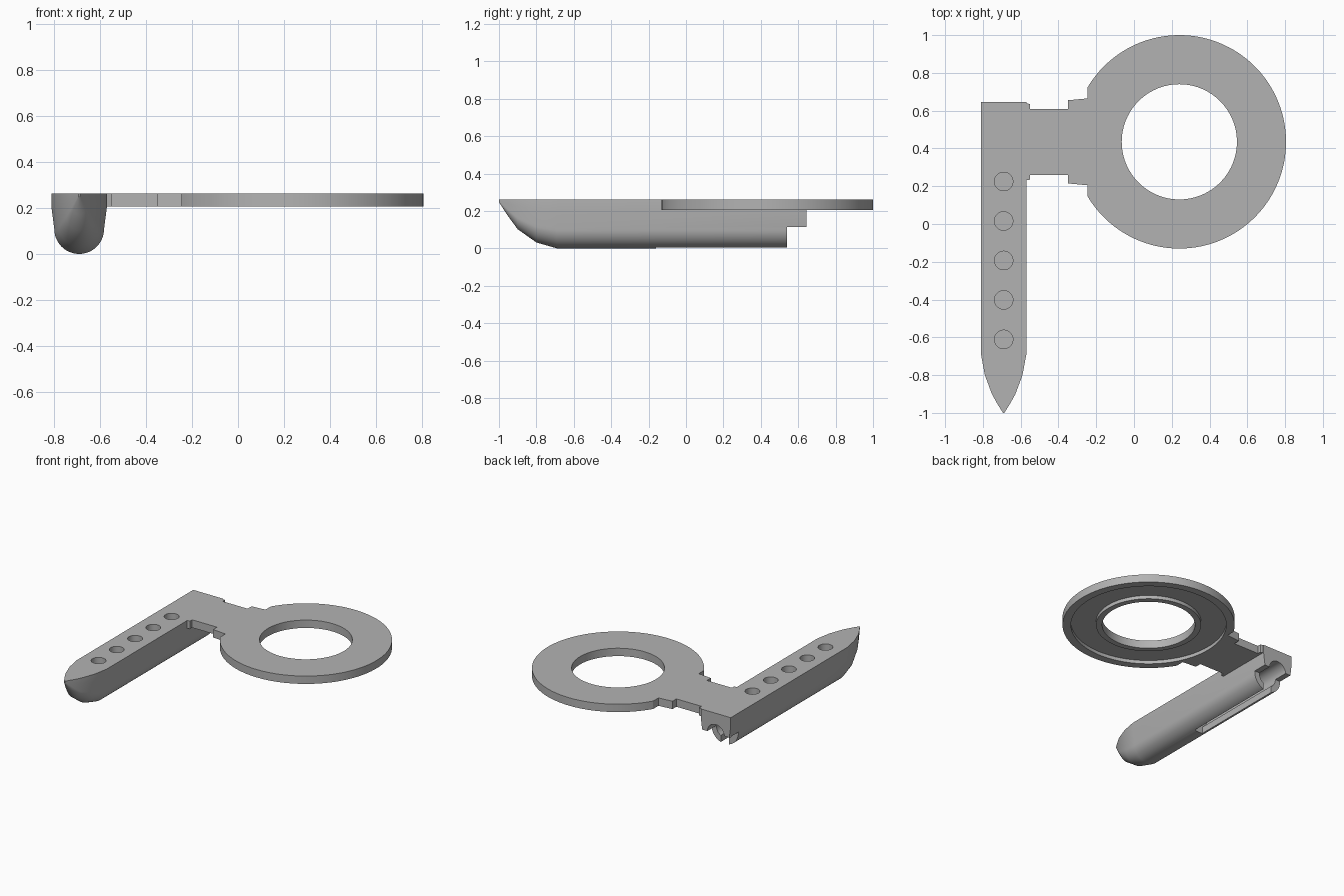
import bpy, bmesh, math
from mathutils import Matrix

cube = bpy.data.objects.get("Cube")
if cube:
    bpy.data.objects.remove(cube, do_unlink=True)

grey = bpy.data.materials.new("plain grey")
grey.use_nodes = True
colour = (0.45, 0.45, 0.45, 1)
grey.diffuse_color = colour
grey.node_tree.nodes["Principled BSDF"].inputs["Base Color"].default_value = colour

TOP = 0.262            # level of the flat upper side
PLATE = 0.205          # underside of the plate
RX, RY = 0.24, 0.435   # ring centre
AX = -0.69             # arm centre line


def finish(name, bm):
    bmesh.ops.recalc_face_normals(bm, faces=bm.faces)
    mesh = bpy.data.meshes.new(name)
    bm.to_mesh(mesh)
    bm.free()
    mesh.materials.append(grey)
    ob = bpy.data.objects.new(name, mesh)
    bpy.context.collection.objects.link(ob)
    return ob


def cylinder(name, x, y, z0, z1, r, seg=96):
    bm = bmesh.new()
    bmesh.ops.create_cone(bm, cap_ends=True, segments=seg, radius1=r, radius2=r,
                          depth=z1 - z0,
                          matrix=Matrix.Translation((x, y, (z0 + z1) / 2)))
    return finish(name, bm)


def box(name, x0, x1, y0, y1, z0, z1):
    bm = bmesh.new()
    bmesh.ops.create_cube(bm, size=1)
    bmesh.ops.scale(bm, vec=(x1 - x0, y1 - y0, z1 - z0), verts=bm.verts)
    bmesh.ops.translate(bm, vec=((x0 + x1) / 2, (y0 + y1) / 2, (z0 + z1) / 2), verts=bm.verts)
    return finish(name, bm)


def activate(ob):
    bpy.ops.object.select_all(action='DESELECT')
    ob.select_set(True)
    bpy.context.view_layer.objects.active = ob


def cut(ob, cutter):
    activate(ob)
    mod = ob.modifiers.new("cut", 'BOOLEAN')
    mod.operation = 'DIFFERENCE'
    mod.solver = 'EXACT'
    mod.object = cutter
    bpy.ops.object.modifier_apply(modifier=mod.name)
    bpy.data.objects.remove(cutter, do_unlink=True)


# Ring plate with flared shoulder and neck, mirrored about the ring's centre line
R = 0.565
start = math.acos((-0.245 - RX) / R)
arc = [(RX + R * math.cos(a), RY + R * math.sin(a))
       for a in (start - 2 * start * i / 110 for i in range(111))]
neck = [(-0.245, 0.23), (-0.35, 0.22), (-0.35, 0.175), (-0.55, 0.175),
        (-0.55, 0.2), (-0.58, 0.205)]
outline = arc + [(x, RY - d) for x, d in neck] + [(x, RY + d) for x, d in reversed(neck)]
bm = bmesh.new()
face = bm.faces.new([bm.verts.new((x, y, PLATE)) for x, y in outline])
side = bmesh.ops.extrude_face_region(bm, geom=[face])
bmesh.ops.translate(bm, vec=(0, 0, TOP - PLATE),
                    verts=[g for g in side["geom"] if isinstance(g, bmesh.types.BMVert)])
ring = finish("ring_plate", bm)

# Centre opening and the shallow annular recess underneath
cut(ring, cylinder("opening_cutter", RX, RY, 0, 0.5, 0.305))
recess = cylinder("recess_cutter", RX, RY, 0.15, PLATE + 0.025, 0.51)
cut(recess, cylinder("inner_lip_cutter", RX, RY, 0.1, 0.4, 0.345))
cut(ring, recess)

# Arm: U-shaped section lofted along y, narrowing to a pointed nose
section = [(0.12, TOP), (0.12, 0.2)]
section += [(0.108 * math.cos(a), 0.108 - 0.108 * math.sin(a))
            for a in (math.pi * i / 24 for i in range(25))]
section += [(-0.12, 0.2), (-0.12, TOP)]
stations = [(-1.0, 0.03, 0.06), (-0.95, 0.29, 0.35), (-0.9, 0.52, 0.61),
            (-0.8, 0.83, 0.88), (-0.69, 1, 1), (0.645, 1, 1)]   # y, width, depth
bm = bmesh.new()
rows = [[bm.verts.new((AX + x * w, y, TOP - (TOP - z) * d)) for x, z in section]
        for y, w, d in stations]
n = len(section)
for a, b in zip(rows, rows[1:]):
    for i in range(n):
        j = (i + 1) % n
        bm.faces.new((a[i], a[j], b[j], b[i]))
bm.faces.new(rows[0])
bm.faces.new(rows[-1])
arm = finish("arm", bm)

# Stepped rear end, lengthwise bore and the slit below it
cut(arm, box("rear_step_cutter", -1, -0.4, 0.54, 0.8, -0.1, 0.115))
bm = bmesh.new()
bmesh.ops.create_cone(bm, cap_ends=True, segments=48, radius1=0.068, radius2=0.068, depth=0.9,
                      matrix=Matrix.Translation((AX, 0.29, 0.112)) @ Matrix.Rotation(math.pi / 2, 4, 'X'))
cut(arm, finish("bore_cutter", bm))
cut(arm, box("slit_cutter", AX - 0.033, AX + 0.033, -0.16, 0.8, -0.1, 0.11))

# Row of five blind holes in the upper side
for i in range(5):
    cut(arm, cylinder("hole_cutter", AX, 0.225 - 0.209 * i, TOP - 0.06, 0.4, 0.049, 40))

for ob in (ring, arm):
    activate(ob)
    bpy.ops.object.shade_smooth_by_angle(angle=math.radians(25))
